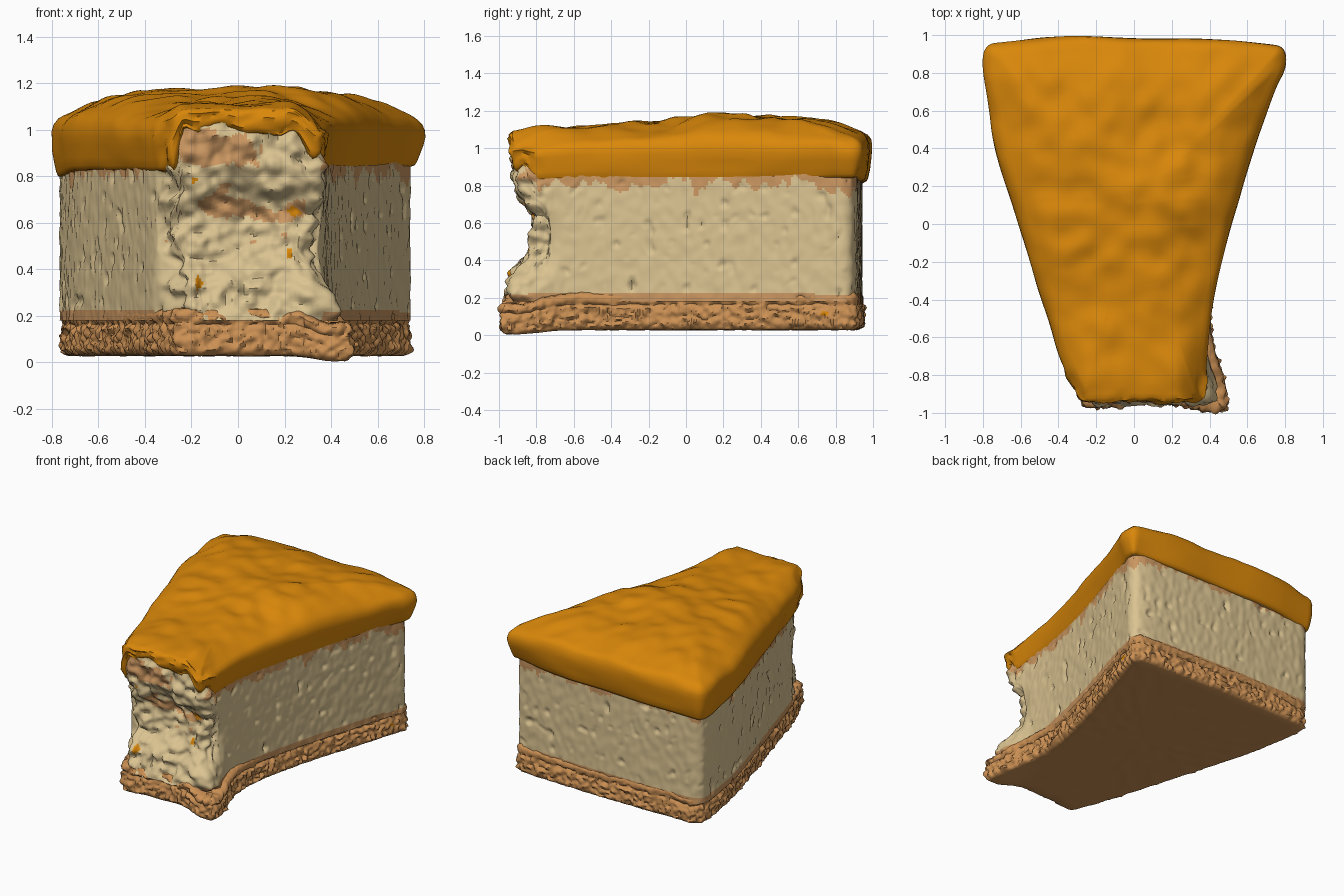
import bpy, bmesh, math
from mathutils import Vector, noise

if "Cube" in bpy.data.objects:
    bpy.data.objects.remove(bpy.data.objects["Cube"])


def material(name, rgb):
    m = bpy.data.materials.new(name)
    m.diffuse_color = (*rgb, 1)
    m.use_nodes = True
    m.node_tree.nodes["Principled BSDF"].inputs["Base Color"].default_value = m.diffuse_color
    return m


ORANGE = material("orange glaze", (0.70, 0.245, 0.003))
CREAM = material("cream filling", (0.71, 0.55, 0.285))
CRUST = material("biscuit crust", (0.60, 0.28, 0.088))
TAN = material("tan stain", (0.60, 0.31, 0.12))


def smooth(a, b, x):
    t = min(1, max(0, (x - a) / (b - a)))
    return t * t * (3 - 2 * t)


def bump(x, centre, width):
    return math.exp(-((x - centre) / width) ** 2)


def n3(x, y, z, s, seed=0):
    return noise.noise(Vector((x * s + seed, y * s, z * s)))


def outline(points, count):
    """Round a closed polygon and resample it evenly; returns (point, outward normal)."""
    pts = [Vector(p) for p in points]
    for _ in range(3):
        pts = [q for a, b in zip(pts, pts[1:] + pts[:1])
               for q in (a.lerp(b, 0.25), a.lerp(b, 0.75))]
    pts.append(pts[0])
    lengths = [(b - a).length for a, b in zip(pts, pts[1:])]
    step, out, acc, k = sum(lengths) / count, [], 0, 0
    for i in range(count):
        while acc + lengths[k] < i * step and k < len(lengths) - 1:
            acc += lengths[k]
            k += 1
        out.append(pts[k].lerp(pts[k + 1], (i * step - acc) / lengths[k]))
    normals = []
    for i in range(count):
        d = out[(i + 3) % count] - out[i - 3]
        normals.append(Vector((d.y, -d.x)).normalized())
    return list(zip(out, normals))


def loft(name, rings, mats, rule=None, start=None, end=None):
    """Skin closed rings, optionally closing either end to a centre point."""
    bm = bmesh.new()
    rows = [[bm.verts.new(p) for p in r] for r in rings]
    n = len(rows[0])
    for i, (a, b) in enumerate(zip(rows, rows[1:])):
        for j in range(n):
            k = (j + 1) % n
            f = bm.faces.new((a[j], a[k], b[k], b[j]))
            if rule:
                f.material_index = rule(f.calc_center_median(), i)
    for tip, row, flip in ((start, rows[0], True), (end, rows[-1], False)):
        if tip:
            c = bm.verts.new(tip)
            for j in range(n):
                a, b = row[j], row[(j + 1) % n]
                bm.faces.new((b, a, c) if flip else (a, b, c))
    mesh = bpy.data.meshes.new(name)
    bm.to_mesh(mesh)
    bm.free()
    ob = bpy.data.objects.new(name, mesh)
    bpy.context.collection.objects.link(ob)
    for m in mats:
        mesh.materials.append(m)
    bpy.context.view_layer.objects.active = ob
    ob.select_set(True)
    bpy.ops.object.shade_smooth_by_angle(angle=math.radians(50))
    ob.select_set(False)


def front(y):
    return smooth(-0.7, -0.86, y)


def glaze_low(x, y):
    """Lower edge of the glaze: lifted where the tip was bitten off."""
    gap = smooth(-0.30, -0.23, x) * smooth(-0.78, -0.89, y)
    lift = 0.17 - 0.10 * smooth(0.2, 0.37, x) + 0.05 * n3(x, y, 1, 11)
    back = smooth(0.3, 0.85, y)
    return (0.82 + 0.01 * n3(x, y, 0, 3) + gap * lift
            + back * (0.02 * smooth(0.2, 0.7, x) - 0.022 * smooth(-0.2, -0.7, x)))


# Glaze: rounded slab with an undulating, slightly domed top
glaze_line = outline([(-0.31, -0.92), (-0.26, -0.95), (0, -0.94), (0.2, -0.95), (0.34, -0.94),
                      (0.38, -0.90), (0.39, -0.65), (0.43, -0.35), (0.54, 0.1), (0.67, 0.5),
                      (0.75, 0.72), (0.81, 0.83), (0.80, 0.94), (0.70, 0.955), (0.42, 0.985),
                      (0, 0.98), (-0.34, 1.005), (-0.67, 0.965), (-0.79, 0.955), (-0.81, 0.83),
                      (-0.77, 0.63), (-0.75, 0.42), (-0.61, 0.0), (-0.53, -0.28),
                      (-0.445, -0.52), (-0.40, -0.70)], 360)
CENTRE = Vector((0.0, 0.1))


def glaze_top(x, y, t):
    lumps = 0.028 * n3(x, y, 0, 3.2, 5) + 0.016 * n3(x, y, 0, 8, 9)
    corner = 0.035 * smooth(0.45, 0.8, abs(x)) + 0.012 * smooth(0.75, 0.95, y)
    nose = smooth(-0.55, -0.85, y) * (0.045 * smooth(0.45, 0.2, abs(x)) - 0.04 * smooth(0.22, 0.36, x))
    return (1.05 + 0.08 * (1 - t ** 3) + 0.045 * smooth(-0.5, 0.3, y) - corner
            + nose + lumps * (1.15 - 0.7 * t ** 4))


rings = []
for f, inset in [(0.05, 0.11), (0.02, 0.075), (0, 0.045), (0.03, 0.03), (0.1, 0.021), (0.25, 0.013),
                 (0.45, 0.006), (0.62, 0.001), (0.76, 0.002), (0.87, 0.011), (0.95, 0.026)]:
    ring = []
    for p, n in glaze_line:
        rough = 0.006 * n3(p.x, p.y, f, 4) + 0.02 * front(p.y) * n3(p.x, p.y, f, 14)
        taper = 0.018 * smooth(0.3, 0.75, p.x) * smooth(0.6, 0.0, f)
        q = p - n * (inset + taper - rough)
        lo, hi = glaze_low(p.x, p.y), glaze_top(p.x, p.y, 1)
        ring.append((q.x, q.y, lo + (hi - lo) * f))
    rings.append(ring)
for i in range(32):
    t = 1 - i / 32
    ring = []
    for p, n in glaze_line:
        q = CENTRE + (p - n * 0.048 - CENTRE) * t
        ring.append((q.x, q.y, glaze_top(q.x, q.y, t)))
    rings.append(ring)
loft("glaze", rings, [ORANGE, TAN], lambda c, i: 1 if i < 2 else 0,
     end=(CENTRE.x, CENTRE.y, glaze_top(CENTRE.x, CENTRE.y, 0)))

# Filling: porous wall with a deep ragged bite at the front
filling_line = outline([(-0.29, -0.88), (-0.25, -0.93), (0, -0.92), (0.2, -0.92), (0.32, -0.92),
                        (0.36, -0.86), (0.37, -0.65), (0.405, -0.35), (0.515, 0.1), (0.64, 0.5),
                        (0.71, 0.74), (0.75, 0.84), (0.715, 0.90), (0.58, 0.92), (0, 0.945),
                        (-0.6, 0.935), (-0.73, 0.93), (-0.775, 0.87), (-0.745, 0.65),
                        (-0.70, 0.4), (-0.58, 0.0), (-0.42, -0.52), (-0.365, -0.70)], 440)
rings = []
ROWS = 60
for i in range(ROWS + 1):
    ring = []
    for p, n in filling_line:
        w = front(p.y)
        z = 0.18 + (glaze_low(p.x, p.y) + 0.03 - 0.18) * i / ROWS
        pores = 0.005 * n3(p.x, p.y, z * 0.6, 26) - 0.045 * max(0, n3(p.x, p.y, z * 0.7, 19, 3) - 0.36)
        ragged = w * (0.03 * n3(p.x, p.y, z * 1.4, 6, 7) + 0.035 * n3(p.x, p.y, z * 1.3, 15, 2)
                      + 0.015 * n3(p.x, p.y, z, 32, 5))
        q = p + n * (pores + ragged)
        middle = bump(p.x, 0.03, 0.22)
        q.y += w * (0.11 * bump(z, 0.54, 0.17) + 0.05 * middle * bump(z, 0.68, 0.12))
        low = smooth(0.42, 0.2, z)
        q.y -= w * (0.035 * low + 0.06 * bump(p.x, -0.24, 0.06) * bump(z, 0.35, 0.07))
        q.x += smooth(0.2, 0.36, p.x) * smooth(-0.6, -0.9, p.y) * (0.09 * low - 0.05 * bump(z, 0.5, 0.1))
        q.x += smooth(-0.1, -0.3, p.x) * w * 0.06 * smooth(0.6, 0.25, z)
        ring.append((q.x, q.y, z))
    rings.append(ring)


def filling_colour(c, row):
    patch = n3(c.x, c.y, c.z * 1.5, 9, 4)
    fine = n3(c.x * 1.5, c.y, c.z, 22, 6)
    if c.y < -0.6 and abs(c.x) < 0.36:
        if (bump(c.x, 0.245, 0.03) * bump(c.z, 0.645, 0.022)
                + bump(c.x, 0.22, 0.014) * bump(c.z, 0.47, 0.025)
                + bump(c.x, -0.17, 0.016) * bump(c.z, 0.34, 0.03)
                + bump(c.x, -0.19, 0.014) * bump(c.z, 0.78, 0.014)) > 0.4 - 0.3 * fine:
            return 2
        stain = (1.1 * bump(c.z, 0.655 - 0.12 * (c.x - 0.05) + 0.05 * patch, 0.05)
                 * smooth(-0.23, -0.12, c.x) * smooth(0.32, 0.24, c.x)
                 + 1.1 * bump(c.z, 0.92, 0.085) * smooth(-0.31, -0.25, c.x) * smooth(0.18, 0.02, c.x)
                 + 0.35 * bump(c.z, 0.54, 0.04))
        return 1 if stain + 0.5 * patch + 0.3 * fine > 0.6 else 0
    edge = 0.812 - 0.07 * n3(c.x, c.y, 0, 9, 2) - 0.05 * n3(c.x, c.y, 0, 28, 2)
    return 1 if c.z > edge or c.z < 0.22 else 0


loft("filling", rings, [CREAM, TAN, ORANGE], filling_colour)

# Crust: crumbly base with a torn, drooping front right corner
crust_line = outline([(-0.28, -0.93), (-0.25, -0.98), (-0.05, -0.95), (0.2, -0.945), (0.32, -0.98),
                      (0.46, -0.995), (0.495, -0.97), (0.48, -0.83), (0.425, -0.68), (0.395, -0.5),
                      (0.42, -0.25), (0.52, 0.15), (0.635, 0.5), (0.71, 0.75), (0.75, 0.86),
                      (0.715, 0.92), (0.6, 0.93), (0, 0.95), (-0.6, 0.94), (-0.72, 0.935),
                      (-0.77, 0.87), (-0.74, 0.65), (-0.69, 0.4), (-0.575, 0.0),
                      (-0.42, -0.52), (-0.36, -0.72)], 560)


def droop(x, y):
    return smooth(0.22, 0.42, x) * smooth(-0.6, -0.92, y)


def crust_floor(x, y):
    return 0.028 - 0.023 * droop(x, y) + 0.004 * n3(x, y, 0, 12)


rings = []
for i in range(1, 15):
    t = i / 15
    ring = []
    for p, n in crust_line:
        q = CENTRE + (p - n * 0.03 - CENTRE) * t
        ring.append((q.x, q.y, crust_floor(q.x, q.y)))
    rings.append(ring)
wall = [(0, 0.03), (0.03, 0.015), (0.08, 0.006)] + [(0.08 + 0.05 * k, 0.0) for k in range(1, 17)]
wall += [(0.93, 0.006), (0.98, 0.018), (1.0, 0.045), (1.0, 0.09)]
for f, inset in wall:
    ring = []
    for p, n in crust_line:
        lo = crust_floor(p.x, p.y)
        hi = 0.228 + 0.012 * n3(p.x, p.y, 0, 7) - 0.06 * droop(p.x, p.y)
        z = lo + (hi - lo) * f
        crumb = 1.2 * abs(n3(p.x, p.y, z, 24)) - 0.25 + 0.6 * n3(p.x, p.y, z, 38, 6)
        amount = 0.026 * smooth(0, 0.1, f) * (1 - 0.75 * smooth(0.66, 0.76, f) * (1 - front(p.y)))
        q = p - n * (inset + 0.012 * bump(f, 0.68, 0.05)) + n * crumb * amount
        ring.append((q.x, q.y, z + 0.008 * n3(p.x, p.y, z, 25, 8) * smooth(0, 0.2, f)))
    rings.append(ring)
loft("crust", rings, [CRUST, ORANGE],
     lambda c, i: 1 if c.x > 0 and bump(c.y, 0.74, 0.025) * bump(c.z, 0.115, 0.015) > 0.5 else 0,
     start=(CENTRE.x, CENTRE.y, crust_floor(*CENTRE)))
